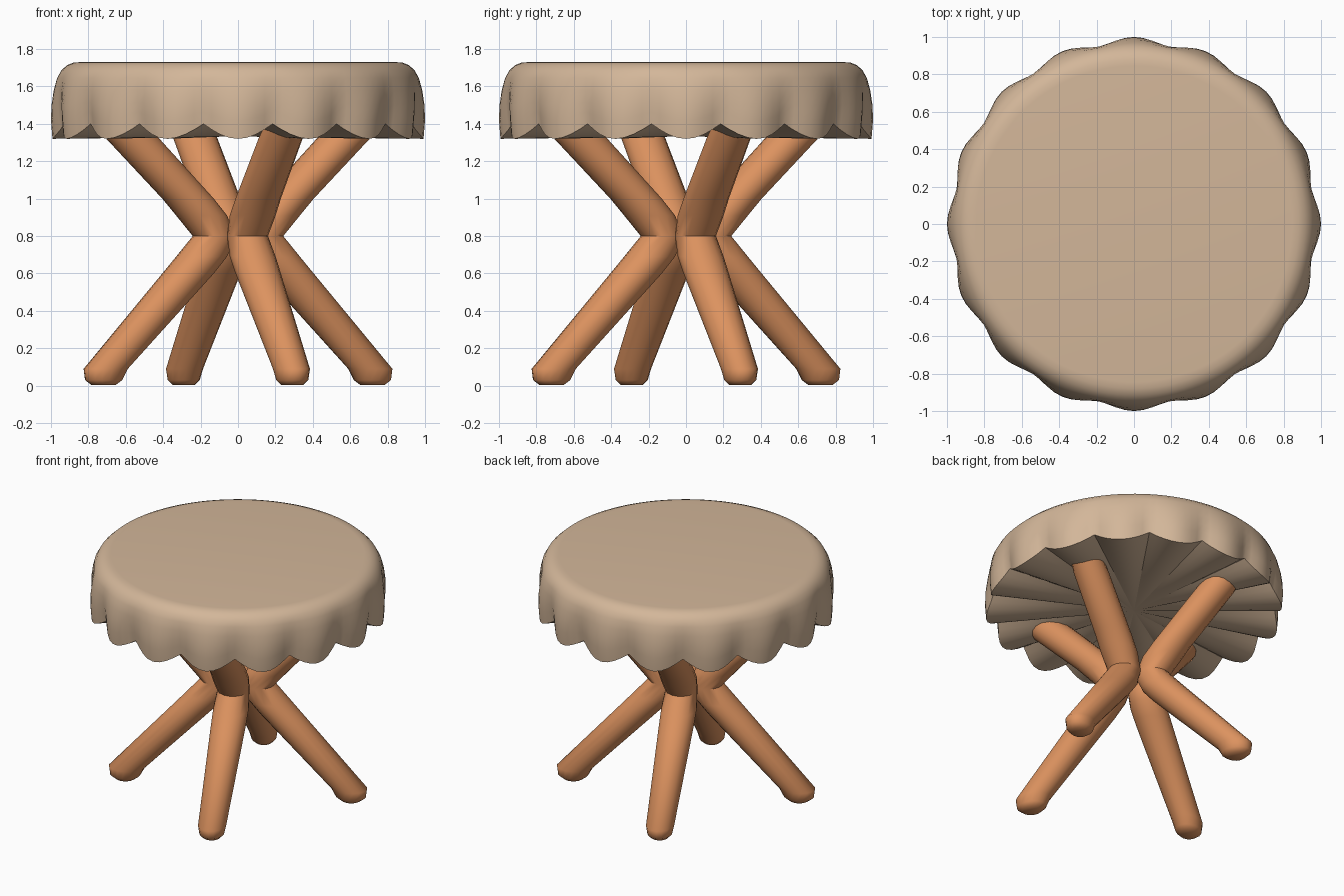
import bpy, bmesh, math

if "Cube" in bpy.data.objects:
    bpy.data.objects.remove(bpy.data.objects["Cube"])


def material(name, color):
    m = bpy.data.materials.new(name)
    m.diffuse_color = (*color, 1)
    m.use_nodes = True
    m.node_tree.nodes["Principled BSDF"].inputs["Base Color"].default_value = m.diffuse_color
    return m


def skin_rings(name, rings, mat, bottom_point=None, angle=40):
    """Join equal-length closed rings (listed bottom to top) and cap both ends."""
    bm = bmesh.new()
    loops = [[bm.verts.new(p) for p in ring] for ring in rings]
    n = len(loops[0])
    for lo, hi in zip(loops, loops[1:]):
        for i in range(n):
            j = (i + 1) % n
            bm.faces.new((lo[i], lo[j], hi[j], hi[i]))
    bm.faces.new(loops[-1])
    if bottom_point:
        c = bm.verts.new(bottom_point)
        for i in range(n):
            bm.faces.new((c, loops[0][(i + 1) % n], loops[0][i]))
    else:
        bm.faces.new(loops[0][::-1])
    bmesh.ops.recalc_face_normals(bm, faces=bm.faces)
    me = bpy.data.meshes.new(name)
    bm.to_mesh(me)
    bm.free()
    ob = bpy.data.objects.new(name, me)
    bpy.context.collection.objects.link(ob)
    me.materials.append(mat)
    bpy.ops.object.select_all(action='DESELECT')
    ob.select_set(True)
    bpy.context.view_layer.objects.active = ob
    bpy.ops.object.shade_smooth_by_angle(angle=math.radians(angle))
    return ob


fabric = material("beige fabric", (0.65, 0.47, 0.32))
wood = material("orange wood", (0.72, 0.29, 0.115))

# Cushion: round top whose skirt gathers into 16 scallops towards the hem
# rows: lobe radius, depth of the gathers, height at lobe, hem rise at gathers
ROWS = [(0.992, 0.045, 1.32, 0.08), (1.0, 0.043, 1.42, 0.045),
        (0.997, 0.033, 1.50, 0.015), (0.985, 0.018, 1.58, 0),
        (0.967, 0.006, 1.645, 0), (0.945, 0, 1.685, 0),
        (0.915, 0, 1.713, 0), (0.88, 0, 1.727, 0), (0.845, 0, 1.73, 0)]
SEG = 128
rings = []
for rad, depth, z, rise in ROWS:
    ring = []
    for i in range(SEG):
        t = math.tau * i / SEG
        lobe = abs(math.cos(8 * t))
        r = rad - depth * (1 - lobe ** 1.3)
        ring.append((r * math.cos(t), r * math.sin(t), z + rise * (1 - lobe)))
    rings.append(ring)
skin_rings("cushion", rings, fabric, bottom_point=(0, 0, 1.335))

# Legs: bent bars, closest to the axis at mid height, four around the centre
# rows: distance from axis, radial half-width, tangential half-width, height
LEG = [(0.775, 0.065, 0.058, 0.003), (0.775, 0.102, 0.083, 0.03),
       (0.763, 0.122, 0.095, 0.09), (0.288, 0.141, 0.118, 0.60),
       (0.21, 0.139, 0.12, 0.69), (0.137, 0.116, 0.108, 0.80),
       (0.21, 0.139, 0.12, 0.91), (0.288, 0.141, 0.118, 1.0),
       (0.606, 0.147, 0.113, 1.32), (0.70, 0.13, 0.10, 1.43)]
for k, name in enumerate(("front_leg", "right_leg", "back_leg", "left_leg")):
    a = math.radians(-68 + 90 * k)
    ca, sa = math.cos(a), math.sin(a)
    rings = []
    for r, wr, wt, z in LEG:
        ring = []
        for i in range(16):
            t = math.tau * i / 16
            u, v = r + wr * math.cos(t), wt * math.sin(t)
            ring.append((u * ca - v * sa, u * sa + v * ca, z))
        rings.append(ring)
    skin_rings(name, rings, wood, angle=50)
